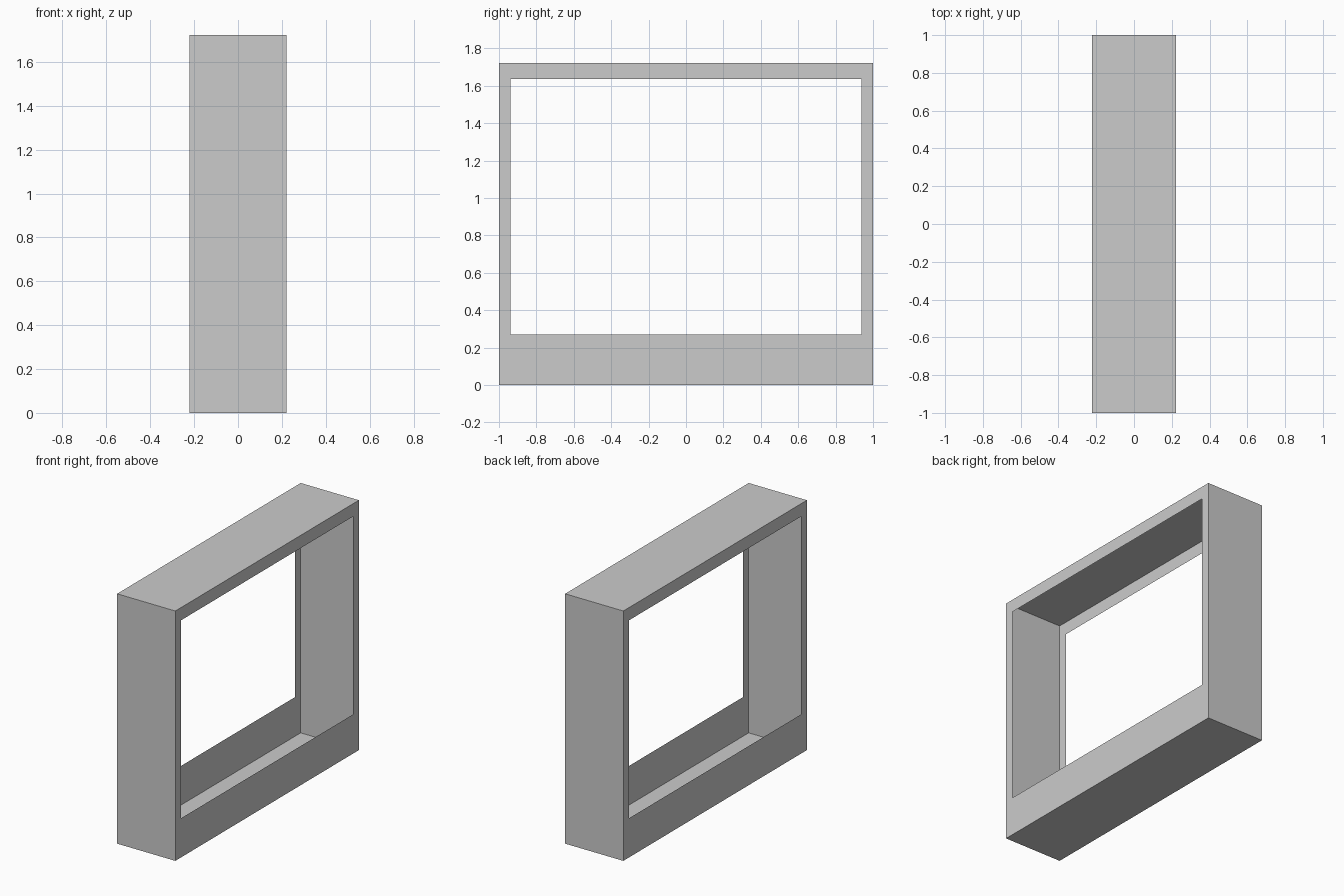
import bpy, bmesh
from mathutils import Matrix, Vector

if "Cube" in bpy.data.objects:
    bpy.data.objects.remove(bpy.data.objects["Cube"])

HALF_X, HALF_Y, HEIGHT = 0.222, 1.0, 1.723
OPEN_Y, OPEN_LOW, OPEN_HIGH = 0.937, 0.27, 1.635

bm = bmesh.new()

# Outer casing: a thin hollow box
bmesh.ops.create_cube(bm, size=1.0, matrix=Matrix.Translation((0, 0, HEIGHT / 2))
                      @ Matrix.Diagonal((HALF_X * 2, HALF_Y * 2, HEIGHT, 1)))

# Window opening in both broad sides, with a deeper border at the bottom
bm.normal_update()
sides = [f for f in bm.faces if abs(f.normal.x) > 0.9]
bmesh.ops.inset_individual(bm, faces=sides, thickness=0.05)
for face in sides:
    for v in face.verts:
        v.co.y = OPEN_Y if v.co.y > 0 else -OPEN_Y
        v.co.z = OPEN_HIGH if v.co.z > HEIGHT / 2 else OPEN_LOW
bmesh.ops.delete(bm, geom=sides, context='FACES_ONLY')
# Remove the loose edges' leftovers, if any
loose = [e for e in bm.edges if not e.link_faces]
bmesh.ops.delete(bm, geom=loose, context='EDGES')

mesh = bpy.data.meshes.new("window_casing")
bm.to_mesh(mesh)
bm.free()
casing = bpy.data.objects.new("window_casing", mesh)
bpy.context.collection.objects.link(casing)
